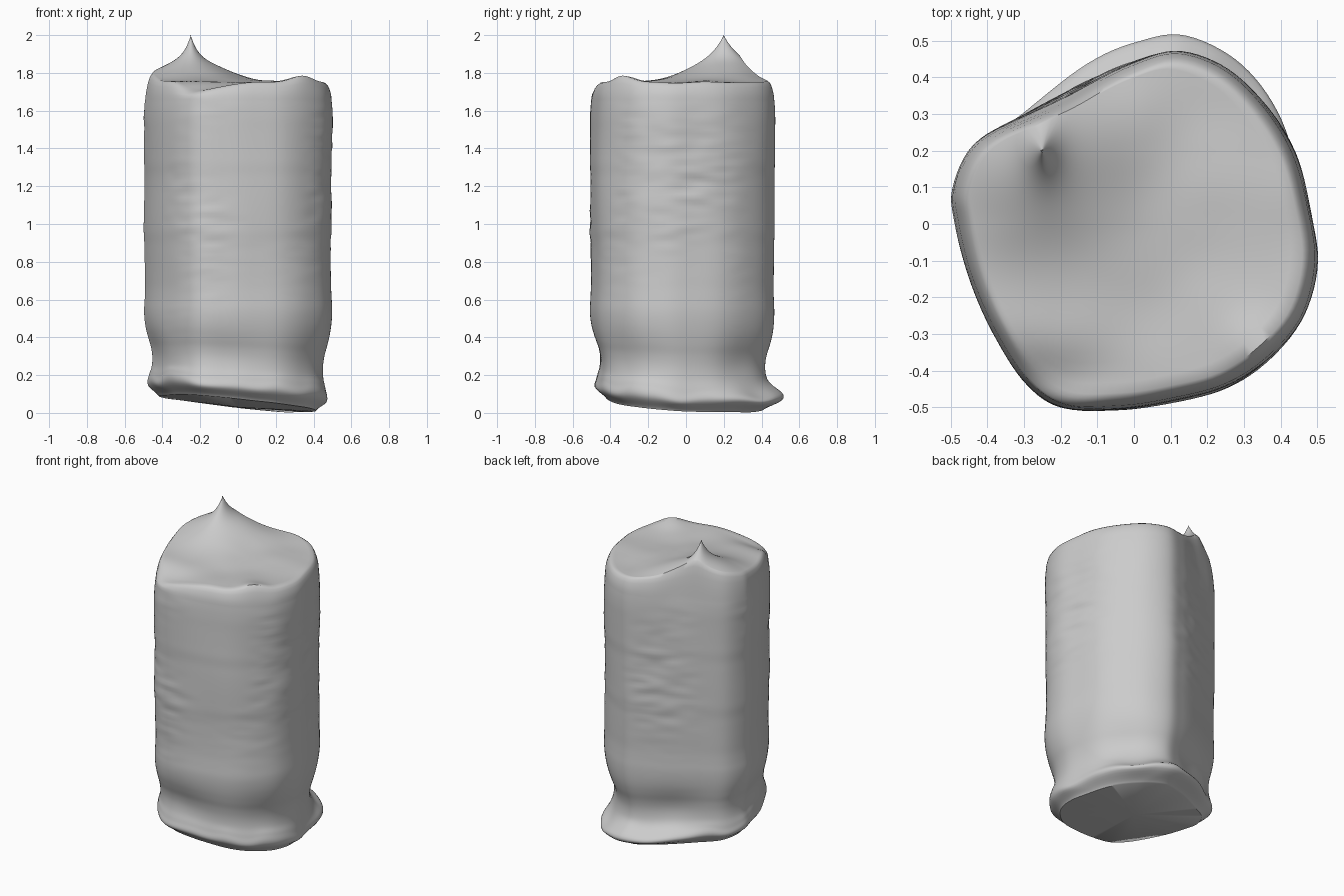
import bpy
import bmesh
import math
from mathutils import Vector, noise

if "Cube" in bpy.data.objects:
    bpy.data.objects.remove(bpy.data.objects["Cube"], do_unlink=True)

# Footprint of the sack, counter-clockwise
OUTLINE = [(.5, -.1), (.48, .05), (.44, .2), (.36, .325), (.25, .425), (.12, .472),
           (0, .445), (-.13, .392), (-.3, .305), (-.44, .22), (-.498, .1), (-.49, 0),
           (-.45, -.15), (-.385, -.3), (-.3, -.43), (-.2, -.5), (-.05, -.51),
           (.1, -.49), (.25, -.45), (.37, -.37), (.465, -.25)]
# Wall scale of the footprint, at even steps of STEP in height
WALL = [.83, .945, .935, .91, .905, .92, .95, .975, .99, .995, .99, .985, .985, .985,
        .985, .985, .99, .99, .99, .99, .99, .99, .995, .995, .995, .995, .995, .99, .98]
STEP = .06
SEGS, ROWS = 128, 110
PEAK = Vector((-.25, .2))


def spline(a, b, c, d, t):
    return b + .5 * t * (c - a + t * (2 * a - 5 * b + 4 * c - d + t * (3 * (b - c) + d - a)))


def footprint(i):
    n = len(OUTLINE)
    u = i / SEGS * n
    k = int(u)
    p = [Vector(OUTLINE[(k + j) % n]) for j in (-1, 0, 1, 2)]
    return spline(*p, u - k)


def wall_scale(h):
    u = min(h / STEP, len(WALL) - 1.001)
    k = int(u)
    p = [WALL[min(max(k + j, 0), len(WALL) - 1)] for j in (-1, 0, 1, 2)]
    return spline(*p, u - k)


def gauss(v, mid, width):
    return math.exp(-((v - mid) / width) ** 2)


def bottom_z(x, y):
    return max(0, .045 - .1 * x - .06 * y) + .004


def top_z(x, y):
    # Gentle dome, a pulled-up tuft, a raised front corner and a sunken one
    dx, dy = x - PEAK.x, y - PEAK.y
    hill = .115 * math.exp(-(dx * dx + dy * dy) / .0625)
    tuft = .135 * math.exp(-math.hypot(dx, dy * .6) / .04)
    corner = .035 * gauss(x, .34, .1) * gauss(y, -.34, .1)
    sunk = .05 * gauss(x, -.28, .2) * gauss(y, -.45, .1)
    ripple = .008 * noise.noise(Vector((x * 5, y * 5, 2)))
    return 1.75 + hill + tuft + corner - sunk + ripple


bm = bmesh.new()
rings = []


def add_ring(points):
    rings.append([bm.verts.new(p) for p in points])


base = [footprint(i) for i in range(SEGS)]

# Wall with pinched foot, back lip, wrinkles and dents
for r in range(ROWS):
    h = 1.68 * (r / (ROWS - 1)) ** 1.2
    pts = []
    for p in base:
        ang = math.atan2(p.y, p.x)
        s = wall_scale(h)
        # Lip spreading out behind, with a tucked waist above it
        back = math.exp(-((ang - 1.4) / .95) ** 4)
        s += (.12 + .05 * gauss(ang, 1.7, .4)) * back * gauss(h, .065, .05)
        s -= .035 * back * gauss(h, .25, .12)
        # Vertical folds in the waist and a hollow beside the back corner
        s += .012 * math.sin(5 * ang + 1) * gauss(h, .27, .14)
        s -= .04 * gauss(ang, 2.1, .35) * gauss(h, 1.75, .3)
        # Broad dents, then short crosswise wrinkles in patches
        s += .014 * noise.noise(Vector((p.x * 2.5, p.y * 2.5, h * 2.5)))
        patch = max(0, noise.noise(Vector((p.x * 3, p.y * 3, h * 1.5 + 7))) + .15)
        crinkle = noise.noise(Vector((p.x * 7, p.y * 7, h * 22)))
        s += .018 * patch * crinkle * gauss(h, 1.2, .55)
        # Ragged rim around the foot
        rag = .035 * noise.noise(Vector((p.x * 5, p.y * 5, 5))) * gauss(h, .1, .06)
        x, y = p.x * s, p.y * s
        z = h + bottom_z(x, y) * max(0, 1 - h / .6) + rag
        pts.append((x, y, max(z, .001)))
    add_ring(pts)
wall_top = [v.co.copy() for v in rings[-1]]

# Rounded shoulder that runs into the dome
for shrink, blend in ((.99, .3), (.975, .62), (.955, .87), (.93, 1)):
    pts = []
    for p in wall_top:
        x, y = p.xy * shrink
        pts.append((x, y, p.z + (top_z(x, y) - p.z) * blend))
    add_ring(pts)

# Dome, gathered at the tuft
for k in range(1, 32):
    t = (1 - k / 32) ** 1.4
    pts = []
    for p in wall_top:
        x, y = PEAK + (p.xy * .93 - PEAK) * t
        pts.append((x, y, top_z(x, y)))
    add_ring(pts)

for a, b in zip(rings, rings[1:]):
    for i in range(SEGS):
        j = (i + 1) % SEGS
        bm.faces.new((a[i], a[j], b[j], b[i]))

# Tip of the tuft and the underside
tip = bm.verts.new((PEAK.x - .005, PEAK.y, 2.0))
under = bm.verts.new((0, 0, .03))
for i in range(SEGS):
    j = (i + 1) % SEGS
    bm.faces.new((rings[-1][i], rings[-1][j], tip))
    bm.faces.new((rings[0][j], rings[0][i], under))

bmesh.ops.recalc_face_normals(bm, faces=bm.faces)
mesh = bpy.data.meshes.new("sack_body")
bm.to_mesh(mesh)
bm.free()
sack = bpy.data.objects.new("sack_body", mesh)
bpy.context.collection.objects.link(sack)

# Plain grey
grey = bpy.data.materials.new("plain_grey")
grey.use_nodes = True
colour = (.6, .6, .6, 1)
grey.diffuse_color = colour
grey.node_tree.nodes["Principled BSDF"].inputs["Base Color"].default_value = colour
mesh.materials.append(grey)

# Smooth shading with crisp folds
bpy.ops.object.select_all(action='DESELECT')
bpy.context.view_layer.objects.active = sack
sack.select_set(True)
bpy.ops.object.shade_smooth_by_angle(angle=math.radians(50))
